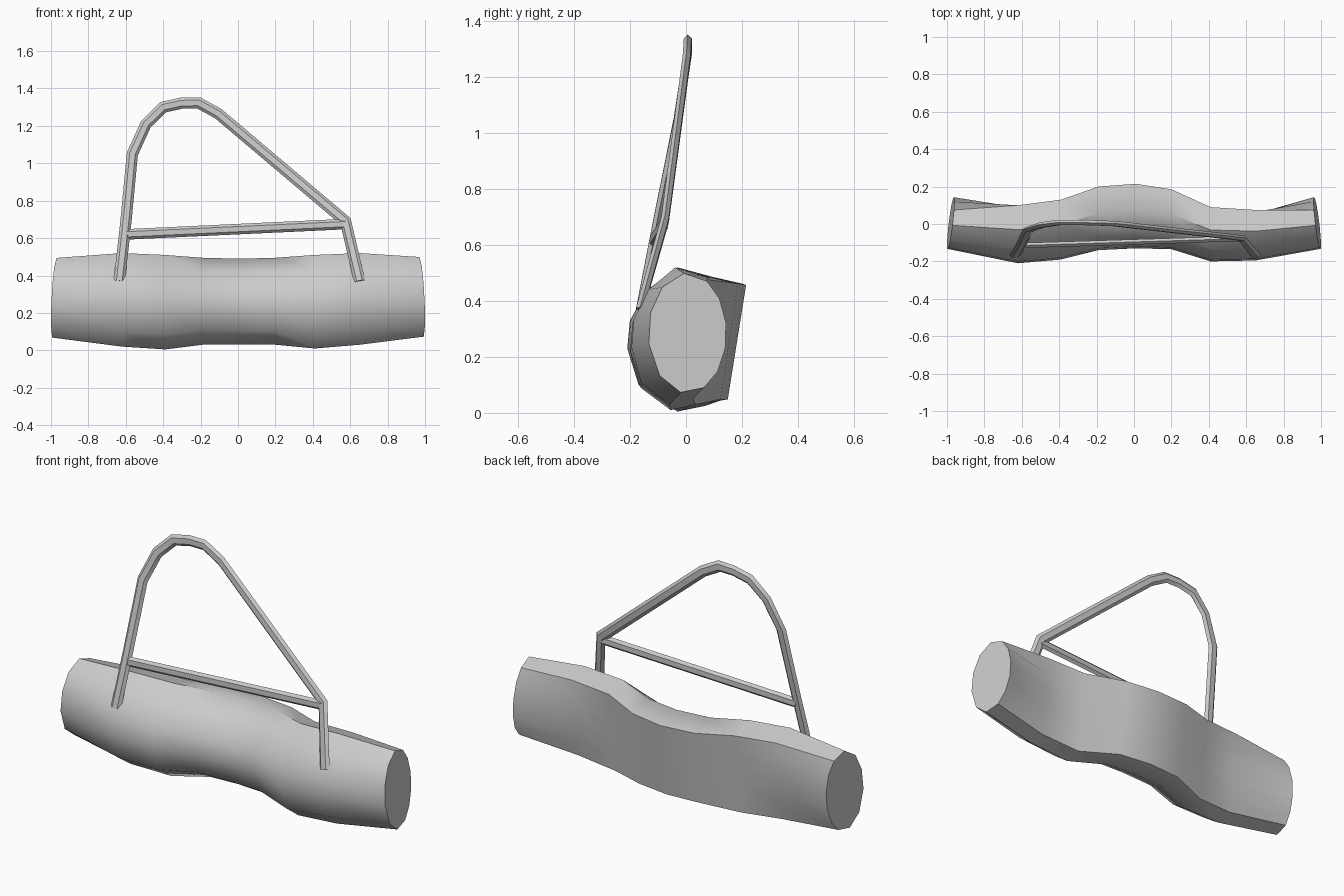
import bpy, bmesh, math
from mathutils import Vector

cube = bpy.data.objects.get("Cube")
if cube:
    bpy.data.objects.remove(cube)

grey = bpy.data.materials.new("light_grey")
grey.use_nodes = True
grey.diffuse_color = (0.6, 0.6, 0.6, 1)
grey.node_tree.nodes["Principled BSDF"].inputs["Base Color"].default_value = (0.6, 0.6, 0.6, 1)


def loft(name, rings, angle):
    """Skin a list of rings, cap both ends and shade smooth by angle."""
    bm = bmesh.new()
    loops = [[bm.verts.new(p) for p in ring] for ring in rings]
    n = len(loops[0])
    for a, b in zip(loops, loops[1:]):
        for i in range(n):
            j = (i + 1) % n
            bm.faces.new((a[i], a[j], b[j], b[i]))
    bm.faces.new(loops[0])
    bm.faces.new(loops[-1])
    bmesh.ops.recalc_face_normals(bm, faces=bm.faces)
    mesh = bpy.data.meshes.new(name)
    bm.to_mesh(mesh)
    bm.free()
    mesh.materials.append(grey)
    obj = bpy.data.objects.new(name, mesh)
    bpy.context.collection.objects.link(obj)
    bpy.ops.object.select_all(action='DESELECT')
    obj.select_set(True)
    bpy.context.view_layer.objects.active = obj
    bpy.ops.object.shade_smooth_by_angle(angle=math.radians(angle))
    return obj


# Body: D-shaped sections (rounded front, flat back) between oval ends
front = [(.58, 1), (.23, .84), (.03, .62), (0, .42), (.13, .16), (.5, 0)]
back = [(.81 + .19 * t / 5, .04 + .89 * t / 5) for t in range(6)]
section = front + back
oval = [95, 130, 160, 190, 225, 260, 295, 320, 345, 10, 35, 60]

# x, front y, back y, bottom z, top z
stations = [
    (-.62, -.21, .10, .02, .52), (-.39, -.19, .13, .005, .51),
    (-.19, -.14, .20, .03, .495), (.01, -.13, .215, .03, .49),
    (.2, -.135, .185, .03, .495), (.41, -.2, .09, .01, .51),
    (.65, -.195, .075, .03, .52)]


def end_ring(side, z0):
    ring = []
    for a in oval:
        y = .14 * math.cos(math.radians(a))
        z = .215 * math.sin(math.radians(a))
        ring.append((side * (.98 - .12 * y - .05 * z), y + .005, z0 + z))
    return ring


rings = [end_ring(-1, .28)]
for x, y0, y1, z0, z1 in stations:
    rings.append([(x, y0 + u * (y1 - y0), z0 + v * (z1 - z0)) for u, v in section])
rings.append(end_ring(1, .285))
loft("body", rings, 46)


# Handle: flattened six-sided tubing swept along a path
def tube(name, points, width, depth):
    pts = [Vector(p) for p in points]
    rings = []
    for i, p in enumerate(pts):
        d_in = (p - pts[max(i - 1, 0)]).normalized()
        d_out = (pts[min(i + 1, len(pts) - 1)] - p).normalized()
        t = (d_in + d_out).normalized()
        # widen at bends so that the tubing keeps its thickness
        miter = 1 / max(.7, t.dot(d_out if i == 0 else d_in))
        side = t.cross(Vector((0, 1, 0))).normalized()
        deep = side.cross(t)
        rings.append([p + side * width * miter * math.cos(k * math.pi / 3)
                      + deep * depth * math.sin(k * math.pi / 3) for k in range(6)])
    return loft(name, rings, 35)


tube("handle_loop", [
    (-.635, -.165, .37), (-.60, -.105, .68), (-.565, -.03, 1.05), (-.492, -.005, 1.21),
    (-.40, .008, 1.3), (-.3, .008, 1.322), (-.21, .006, 1.323), (-.105, .002, 1.265),
    (.575, -.075, .69), (.65, -.165, .37)], .03, .016)
tube("handle_crossbar", [(-.6, -.115, .62), (.575, -.078, .675)], .028, .016)
